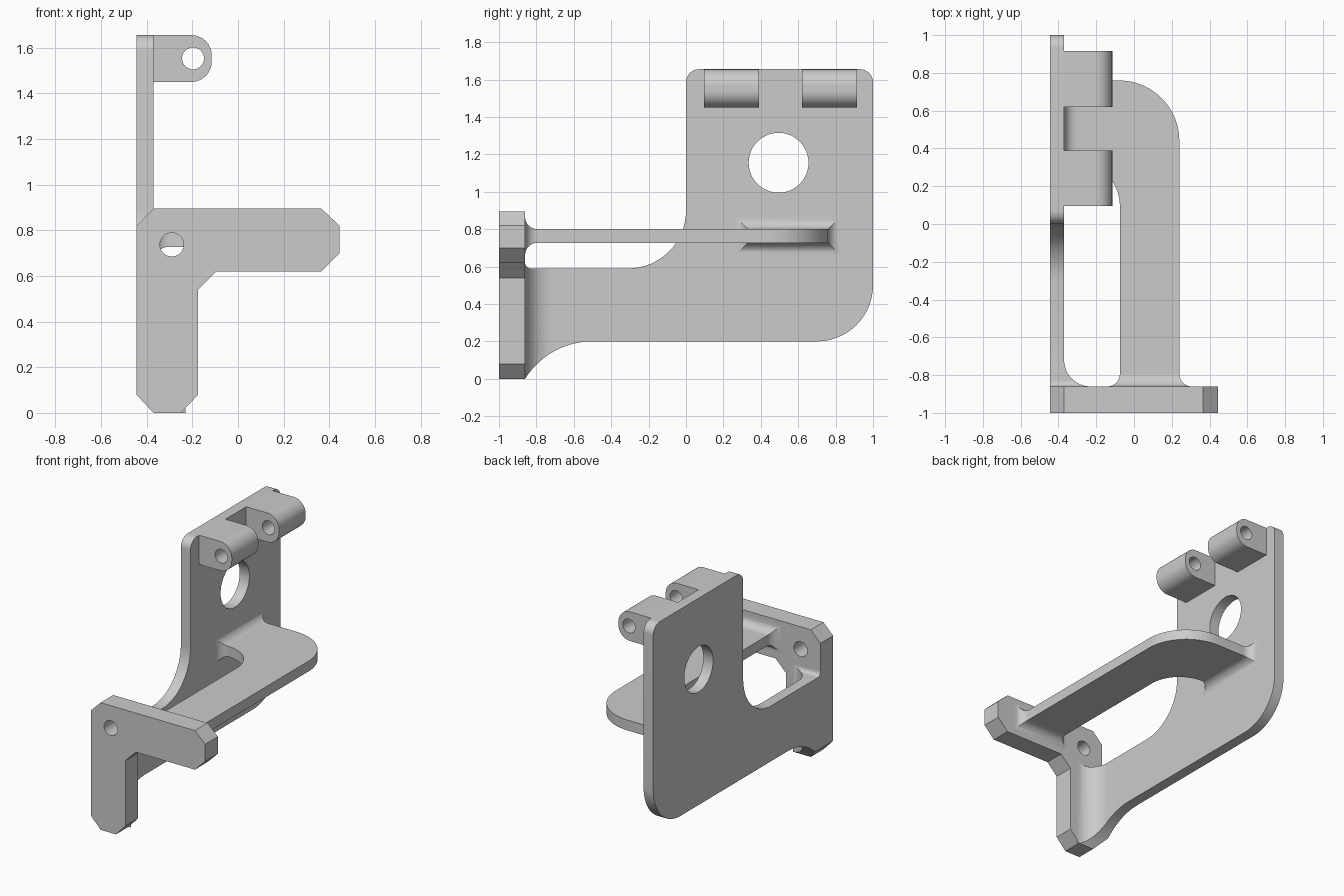
import bpy, bmesh
from math import sin, cos, radians, pi

cube = bpy.data.objects.get("Cube")
if cube:
    bpy.data.objects.remove(cube, do_unlink=True)

grey = bpy.data.materials.new("plain grey")
grey.use_nodes = True
grey.diffuse_color = (0.6, 0.6, 0.6, 1)
grey.node_tree.nodes["Principled BSDF"].inputs["Base Color"].default_value = (0.6, 0.6, 0.6, 1)


def arc(cx, cy, r, start, end, n=16):
    angles = [radians(start + (end - start) * i / n) for i in range(n + 1)]
    return [(cx + r * cos(a), cy + r * sin(a)) for a in angles]


def place(axis, a, b, t):
    return {"x": (t, a, b), "y": (a, t, b), "z": (a, b, t)}[axis]


def loft(name, axis, rings):
    """Skin a list of (profile, position) sections along an axis."""
    bm = bmesh.new()
    loops = [[bm.verts.new(place(axis, a, b, t)) for a, b in pts] for pts, t in rings]
    n = len(loops[0])
    bm.faces.new(loops[0])
    bm.faces.new(loops[-1])
    for lo, hi in zip(loops, loops[1:]):
        for i in range(n):
            j = (i + 1) % n
            bm.faces.new((lo[i], lo[j], hi[j], hi[i]))
    bmesh.ops.recalc_face_normals(bm, faces=bm.faces)
    mesh = bpy.data.meshes.new(name)
    bm.to_mesh(mesh)
    bm.free()
    mesh.materials.append(grey)
    obj = bpy.data.objects.new(name, mesh)
    bpy.context.collection.objects.link(obj)
    return obj


def prism(name, axis, pts, lo, hi):
    return loft(name, axis, [(pts, lo), (pts, hi)])


def activate(obj):
    bpy.ops.object.select_all(action="DESELECT")
    obj.select_set(True)
    bpy.context.view_layer.objects.active = obj


def combine(obj, tool, operation="DIFFERENCE"):
    mod = obj.modifiers.new("cut", "BOOLEAN")
    mod.operation, mod.object, mod.solver = operation, tool, "EXACT"
    activate(obj)
    bpy.ops.object.modifier_apply(modifier=mod.name)
    bpy.data.objects.remove(tool, do_unlink=True)


def drill(obj, axis, a, b, r, lo, hi):
    combine(obj, prism("drill", axis, arc(a, b, r, 0, 352.5, 47), lo, hi))


def finish(obj):
    activate(obj)
    bpy.ops.object.shade_smooth_by_angle(angle=radians(30))


def root(name, axis, a0, a1, b0, b1, wall, direction, r=0.065, n=10):
    """Flared fillet where a rectangular arm meets a wall."""
    rings = []
    for i in range(n + 1):
        t = pi / 2 * i / n
        o, s = r - r * cos(t), r - r * sin(t)
        pts = [(a0 - o, b0 - o), (a1 + o, b0 - o), (a1 + o, b1 + o), (a0 - o, b1 + o)]
        rings.append((pts, wall + direction * s))
    return loft(name, axis, rings)


# Front plate: chamfered angle shape with a bolt hole
FRONT = -0.86
front_plate = prism("front_plate", "y", [
    (-0.445, 0.08), (-0.37, 0), (-0.25, 0), (-0.175, 0.08), (-0.175, 0.54), (-0.095, 0.62),
    (0.365, 0.62), (0.445, 0.70), (0.445, 0.82), (0.365, 0.895), (-0.37, 0.895), (-0.445, 0.82),
], -1, FRONT)
drill(front_plate, "y", -0.29, 0.737, 0.052, -1.2, -0.7)
finish(front_plate)

# Side plate: side outline trimmed by a plan outline that holds the inner fillet
outline = ([(FRONT, 0)] + arc(-0.5, -0.224, 0.424, 146, 90) + arc(0.7, 0.5, 0.3, -90, 0)
           + arc(0.93, 1.585, 0.07, 0, 90) + arc(0.07, 1.585, 0.07, 90, 180)
           + arc(-0.31, 0.9, 0.31, 0, -90) + arc(-0.83, 0.62, 0.03, -90, -180, 8))
plan = ([(-0.5, -0.95), (-0.22, -0.95)] + arc(-0.23, -0.72, 0.14, 270, 180)
        + [(-0.37, 1.1), (-0.5, 1.1)])
side_plate = prism("side_plate", "x", outline, -0.445, 0)
combine(side_plate, prism("plan_trim", "z", plan, -0.1, 1.8), "INTERSECT")
combine(side_plate, prism("corner_trim", "y",
                          [(-0.52, 0.16), (-0.295, -0.08), (-0.52, -0.08)], -1, -0.5))
drill(side_plate, "x", 0.495, 1.155, 0.16, -0.6, -0.2)
finish(side_plate)

# Curved arm joining the side plate to the front plate
R = 0.065
arm_plan = ([(-0.075, FRONT + R), (0.24, FRONT + R)] + arc(-0.08, 0.44, 0.32, 0, 90, 24)
            + [(-0.37 + R, 0.76), (-0.37 + R, 0.33)] + arc(-0.31, 0.095, 0.235, 88, 0, 24))
finish(prism("curved_arm", "z", arm_plan, 0.727, 0.80))
finish(root("arm_front_root", "y", -0.075, 0.24, 0.727, 0.80, FRONT, 1, R))
finish(root("arm_side_root", "x", 0.33, 0.76, 0.727, 0.80, -0.37, 1, R))

# Pair of hinge knuckles at the top of the side plate
knuckle = ([(-0.37, 1.45)] + arc(-0.205, 1.54, 0.09, -90, 0) + arc(-0.205, 1.565, 0.09, 0, 90)
           + [(-0.37, 1.655)])
for name, lo, hi in (("front_knuckle", 0.095, 0.39), ("rear_knuckle", 0.62, 0.915)):
    part = prism(name, "y", knuckle, lo, hi)
    drill(part, "y", -0.197, 1.553, 0.048, lo - 0.1, hi + 0.1)
    finish(part)
